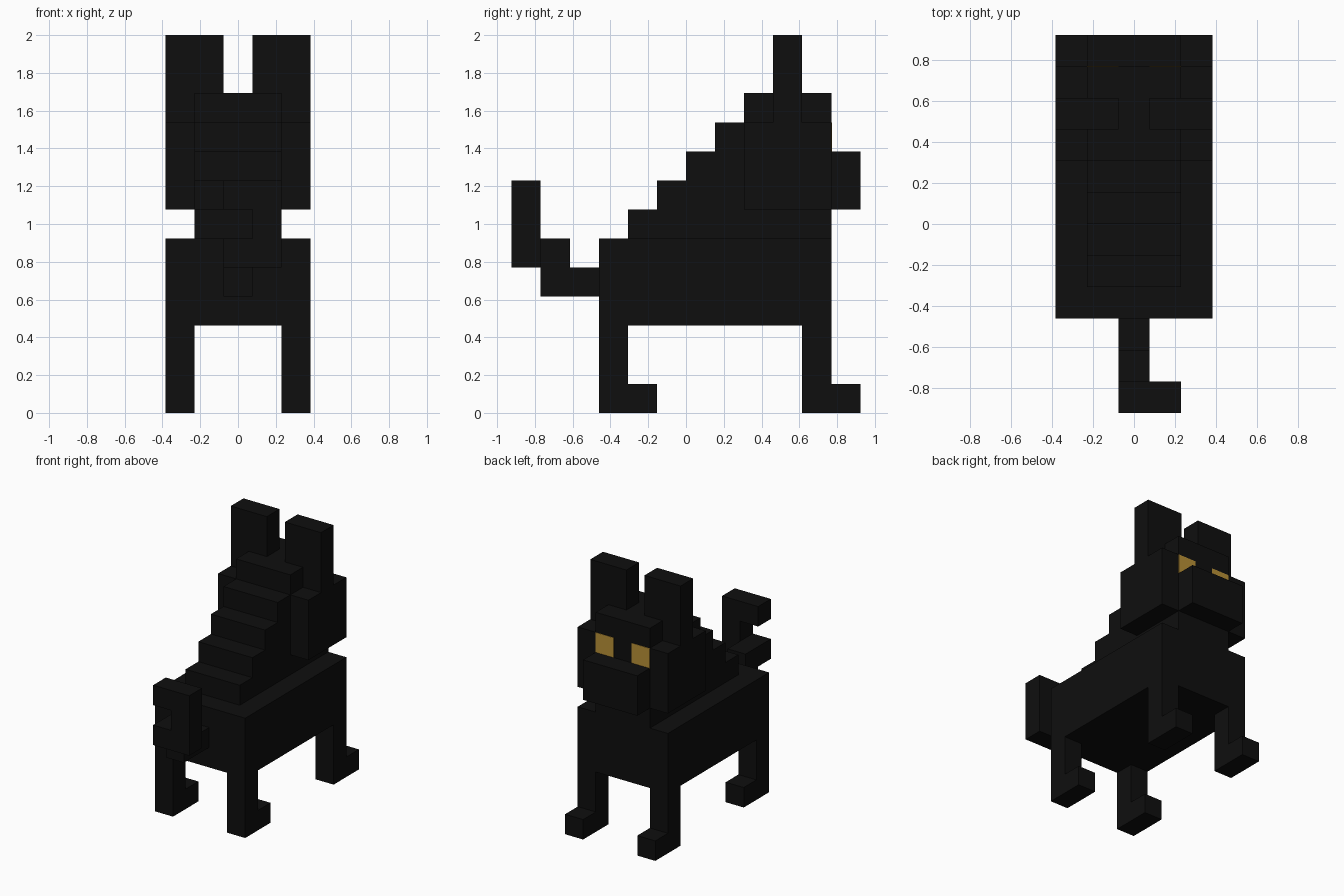
import bpy, bmesh
from mathutils import Vector

if "Cube" in bpy.data.objects:
    bpy.data.objects.remove(bpy.data.objects["Cube"])

U = 2 / 13  # one block of the model


def material(name, rgb):
    m = bpy.data.materials.new(name)
    m.diffuse_color = (*rgb, 1)
    m.use_nodes = True
    m.node_tree.nodes["Principled BSDF"].inputs["Base Color"].default_value = m.diffuse_color
    return m


BLACK = material("black fur", (0.0045, 0.0045, 0.0045))
AMBER = material("amber eye", (0.48, 0.28, 0.038))


def finish(name, bm, mat):
    bmesh.ops.recalc_face_normals(bm, faces=bm.faces)
    me = bpy.data.meshes.new(name)
    bm.to_mesh(me)
    bm.free()
    me.materials.append(mat)
    ob = bpy.data.objects.new(name, me)
    bpy.context.collection.objects.link(ob)
    return ob


def box(name, x, y, z, mat=BLACK):
    """Box from (low, high) ranges in blocks."""
    bm = bmesh.new()
    bmesh.ops.create_cube(bm, size=1)
    for v in bm.verts:
        v.co = Vector([(r[0] + r[1]) / 2 + c * (r[1] - r[0])
                       for r, c in zip((x, y, z), v.co)]) * U
    return finish(name, bm, mat)


def prism(name, pts, axis, lo, hi):
    """Extrude a profile along x (points are y, z) or y (points are x, z)."""
    bm = bmesh.new()
    place = (lambda a, b: (lo, a, b)) if axis == 0 else (lambda a, b: (a, lo, b))
    face = bm.faces.new([bm.verts.new(Vector(place(*p)) * U) for p in pts])
    new = bmesh.ops.extrude_face_region(bm, geom=[face])["geom"]
    move = Vector((0, 0, 0))
    move[axis] = (hi - lo) * U
    bmesh.ops.translate(bm, verts=[g for g in new if isinstance(g, bmesh.types.BMVert)], vec=move)
    return finish(name, bm, BLACK)


# body
box("body", (-2.5, 2.5), (-3, 5), (3, 6))

# stepped neck running up to the crown of the head
steps = [(5, 6), (5, 11)]
for i in range(5):
    steps += [(2 - i, 11 - i), (2 - i, 10 - i)]
prism("neck_and_crown", steps, 0, -1.5, 1.5)

# snout
box("snout", (-1.5, 1.5), (5, 6), (7, 9))

# paired parts
for side, s in (("left", -1), ("right", 1)):
    def pair(a, b):
        return tuple(sorted((s * a, s * b)))
    box(f"cheek_{side}", pair(1.5, 2.5), (2, 5), (7, 10))
    box(f"ear_{side}", pair(0.5, 2.5), (3, 4), (10, 13))
    box(f"eye_{side}", pair(0.5, 1.5), (4.99, 5.02), (9, 10), AMBER)
    # L-shaped legs with feet pointing toward the face
    for name, y in (("front_leg", 4), ("hind_leg", -3)):
        leg = [(y, 0), (y + 2, 0), (y + 2, 1), (y + 1, 1), (y + 1, 3), (y, 3)]
        prism(f"{name}_{side}", leg, 0, *pair(1.5, 2.5))

# tail: L-shaped root, then a C-shaped curl
prism("tail_root", [(-5, 4), (-3, 4), (-3, 5), (-4, 5), (-4, 6), (-5, 6)], 0, -0.5, 0.5)
curl = [(-0.5, 5), (1.5, 5), (1.5, 8), (-0.5, 8), (-0.5, 7), (0.5, 7), (0.5, 6), (-0.5, 6)]
prism("tail_curl", curl, 1, -6, -5)
